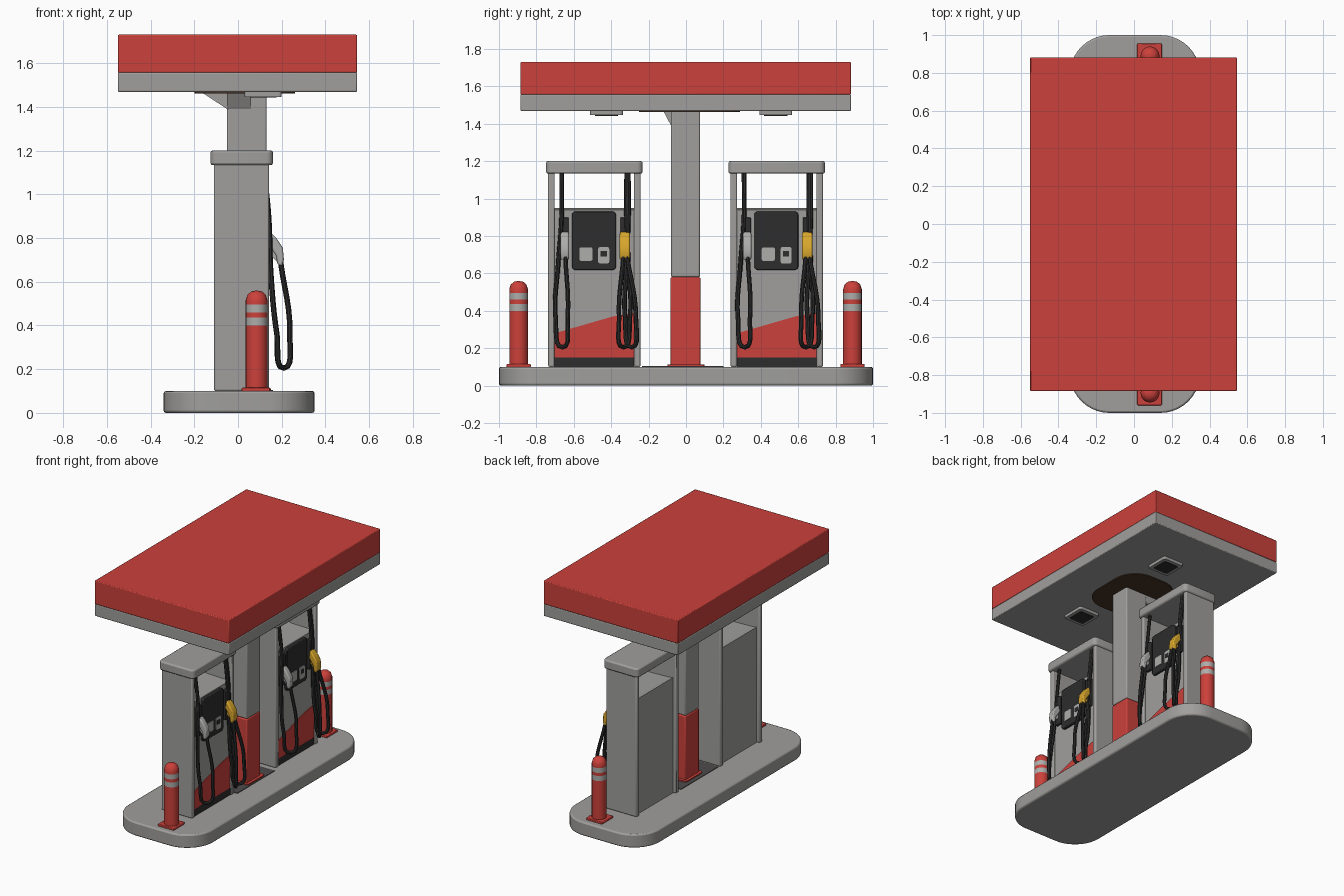
import bpy, bmesh, math

if "Cube" in bpy.data.objects:
    bpy.data.objects.remove(bpy.data.objects["Cube"])


def material(name, r, g, b):
    m = bpy.data.materials.new(name)
    m.use_nodes = True
    m.diffuse_color = (r, g, b, 1)
    m.node_tree.nodes["Principled BSDF"].inputs["Base Color"].default_value = (r, g, b, 1)
    return m


RED = material("red paint", 0.6, 0.052, 0.043)
GREY = material("grey paint", 0.35, 0.345, 0.335)
LIGHT = material("light grey", 0.42, 0.42, 0.41)
DARK = material("dark rubber", 0.026, 0.026, 0.027)
SHADE = material("dark floor", 0.075, 0.07, 0.068)
YELLOW = material("yellow plastic", 0.68, 0.38, 0.025)
BROWN = material("rust brown", 0.06, 0.032, 0.018)


def add(name, bm, *mats):
    bmesh.ops.recalc_face_normals(bm, faces=bm.faces)
    me = bpy.data.meshes.new(name)
    bm.to_mesh(me)
    bm.free()
    ob = bpy.data.objects.new(name, me)
    bpy.context.collection.objects.link(ob)
    for m in mats:
        me.materials.append(m)
    return ob


def smooth(ob):
    bpy.ops.object.select_all(action='DESELECT')
    ob.select_set(True)
    bpy.context.view_layer.objects.active = ob
    bpy.ops.object.shade_smooth_by_angle(angle=math.radians(35))


def prism(name, pts, axis, lo, hi, mat, bevel=0.0):
    """Extrude a flat outline along one axis."""
    place = {'x': lambda a, b, c: (c, a, b),
             'y': lambda a, b, c: (a, c, b),
             'z': lambda a, b, c: (a, b, c)}[axis]
    bm = bmesh.new()
    ends = [[bm.verts.new(place(a, b, c)) for a, b in pts] for c in (lo, hi)]
    for ring in ends:
        bm.faces.new(ring)
    n = len(pts)
    for i in range(n):
        j = (i + 1) % n
        bm.faces.new((ends[0][i], ends[0][j], ends[1][j], ends[1][i]))
    ob = add(name, bm, mat)
    if bevel:
        mod = ob.modifiers.new("soft edges", 'BEVEL')
        mod.width = bevel
        mod.segments = 2
        mod.limit_method = 'ANGLE'
        smooth(ob)
    return ob


def box(name, x, y, z, mat, bevel=0.0):
    outline = [(x[0], y[0]), (x[1], y[0]), (x[1], y[1]), (x[0], y[1])]
    return prism(name, outline, 'z', z[0], z[1], mat, bevel)


def rounded(cx, cy, hx, hy, r, steps=8):
    """Rounded rectangle outline."""
    pts = []
    for k, (sx, sy) in enumerate([(1, 1), (-1, 1), (-1, -1), (1, -1)]):
        for i in range(steps + 1):
            a = math.pi / 2 * (k + i / steps)
            pts.append((cx + sx * (hx - r) + r * math.cos(a),
                        cy + sy * (hy - r) + r * math.sin(a)))
    return pts


def hose(name, pts, radius=0.0125):
    cu = bpy.data.curves.new(name, 'CURVE')
    cu.dimensions = '3D'
    cu.bevel_depth = radius
    cu.bevel_resolution = 2
    cu.resolution_u = 6
    cu.use_fill_caps = True
    sp = cu.splines.new('BEZIER')
    sp.bezier_points.add(len(pts) - 1)
    for p, co in zip(sp.bezier_points, pts):
        p.co = co
        p.handle_left_type = p.handle_right_type = 'AUTO'
    cu.materials.append(DARK)
    ob = bpy.data.objects.new(name, cu)
    bpy.context.collection.objects.link(ob)
    bpy.ops.object.select_all(action='DESELECT')
    ob.select_set(True)
    bpy.context.view_layer.objects.active = ob
    bpy.ops.object.convert(target='MESH')
    smooth(bpy.context.object)


def nozzle(name, y, mat, w):
    # Head, grip and trigger guard
    prism(name + "_head", [(0.14, 0.77), (0.15, 0.825), (0.175, 0.80), (0.205, 0.755),
                           (0.21, 0.70), (0.20, 0.67), (0.18, 0.68), (0.175, 0.72)],
          'y', y - w / 2, y + w / 2, mat, 0.008)
    prism(name + "_guard", [(0.14, 0.73), (0.15, 0.77), (0.185, 0.72), (0.18, 0.69)],
          'y', y - w / 4, y + w / 4, mat)


# Island base and floor plate between the pumps
prism("island_base", rounded(0.005, 0, 0.345, 1.0, 0.21, 10), 'z', 0, 0.1, GREY, 0.01)
box("floor_plate", (-0.1, 0.16), (-0.235, 0.2), (0.098, 0.104), SHADE)

# Pole with red lower part and a bracket under the roof
box("pole_lower", (-0.05, 0.13), (-0.083, 0.077), (0.1, 0.58), RED, 0.008)
box("pole_upper", (-0.05, 0.13), (-0.08, 0.075), (0.58, 1.48), GREY, 0.008)
prism("pole_skirt", rounded(0.04, 0, 0.11, 0.1, 0.02, 3), 'z', 0.1, 0.112, RED)
prism("roof_bracket", [(-0.18, 1.475), (-0.05, 1.39), (-0.04, 1.475)],
      'y', -0.08, 0.075, GREY)
prism("side_bracket", [(-0.125, 1.475), (-0.08, 1.39), (-0.07, 1.475)],
      'x', -0.05, 0.06, GREY)

# Canopy
box("canopy_fascia", (-0.55, 0.545), (-0.885, 0.882), (1.468, 1.557), GREY, 0.006)
box("canopy_roof", (-0.55, 0.545), (-0.885, 0.882), (1.555, 1.73), RED, 0.006)
prism("rust_patch", rounded(0.03, 0.02, 0.23, 0.27, 0.17), 'z', 1.462, 1.469, BROWN)
for y in (-0.425, 0.48):
    prism("light_frame", rounded(0.115, y, 0.085, 0.088, 0.015, 3), 'z', 1.446, 1.47, GREY)
    prism("light_panel", rounded(0.115, y, 0.06, 0.062, 0.01, 3), 'z', 1.442, 1.447, DARK)

# Pumps
for c in (-0.49, 0.485):
    for s in (-1, 1):
        edge = sorted((c + s * 0.247, c + s * 0.212))
        box("pump_side_panel", (-0.11, 0.142), edge, (0.1, 1.15), GREY, 0.008)
    prism("pump_cap", rounded(0.017, c, 0.143, 0.258, 0.03, 4), 'z', 1.133, 1.2, GREY, 0.01)
    prism("pump_body", [(-0.085, 0.1), (0.125, 0.1), (0.125, 0.94), (-0.05, 0.945), (-0.085, 0.95)],
          'y', c - 0.215, c + 0.215, GREY)

    # Front plates
    box("kick_plate", (0.12, 0.132), (c - 0.212, c + 0.212), (0.1, 0.15), DARK)
    prism("red_wedge", [(c - 0.212, 0.148), (c + 0.212, 0.148), (c + 0.212, 0.39),
                        (c + 0.1, 0.37), (c - 0.212, 0.28)], 'x', 0.124, 0.131, RED)

    # Display with keypad and card reader
    prism("display_panel", rounded(c - 0.002, 0.775, 0.118, 0.157, 0.02, 3),
          'x', 0.12, 0.145, DARK, 0.006)
    prism("keypad", rounded(c - 0.045, 0.703, 0.035, 0.036, 0.008, 2), 'x', 0.143, 0.15, LIGHT)
    prism("card_reader", rounded(c + 0.05, 0.697, 0.03, 0.045, 0.012, 2), 'x', 0.143, 0.15, LIGHT)
    box("card_slot", (0.149, 0.153), (c + 0.033, c + 0.067), (0.69, 0.72), DARK)

    # Holsters, nozzles and hoses
    for y in (c - 0.163, c + 0.165):
        box("holster", (0.12, 0.147), (y - 0.025, y + 0.025), (0.68, 0.9), DARK, 0.005)
    nozzle("grey_nozzle", c - 0.158, LIGHT, 0.045)
    nozzle("yellow_nozzle", c + 0.163, YELLOW, 0.055)
    for name, nose, out, low, back, top in (
            ("left_hose", -0.155, -0.143, -0.17, -0.207, -0.175),
            ("right_hose", 0.155, 0.132, 0.155, 0.19, 0.172),
            ("spare_hose", 0.175, 0.222, 0.2, 0.165, 0.182)):
        hose(name, [(0.195, c + nose, 0.69), (0.237, c + out, 0.36), (0.21, c + low, 0.205),
                    (0.178, c + back, 0.36), (0.15, c + back * 0.6 + top * 0.4, 0.64),
                    (0.14, c + top, 0.9), (0.115, c + top, 1.14)])

# Bollards turned from a profile, striped by height
profile = [(0.05, 0.1), (0.05, 0.4), (0.05, 0.437), (0.05, 0.46), (0.05, 0.495),
           (0.05, 0.515), (0.042, 0.54), (0.025, 0.555), (0, 0.56)]
for y in (-0.895, 0.89):
    bm = bmesh.new()
    ring = [bm.verts.new((0.085 + r, y, z)) for r, z in profile]
    edges = [bm.edges.new(pair) for pair in zip(ring, ring[1:])]
    bmesh.ops.spin(bm, geom=ring + edges, cent=(0.085, y, 0), axis=(0, 0, 1),
                   angle=math.tau, steps=20)
    bmesh.ops.remove_doubles(bm, verts=bm.verts, dist=0.0005)
    for f in bm.faces:
        z = f.calc_center_median().z
        f.material_index = int(0.4 < z < 0.437 or 0.46 < z < 0.495)
    smooth(add("bollard", bm, RED, LIGHT))
    box("bollard_foot", (0.017, 0.147), (y - 0.065, y + 0.065), (0.098, 0.115), RED, 0.004)
